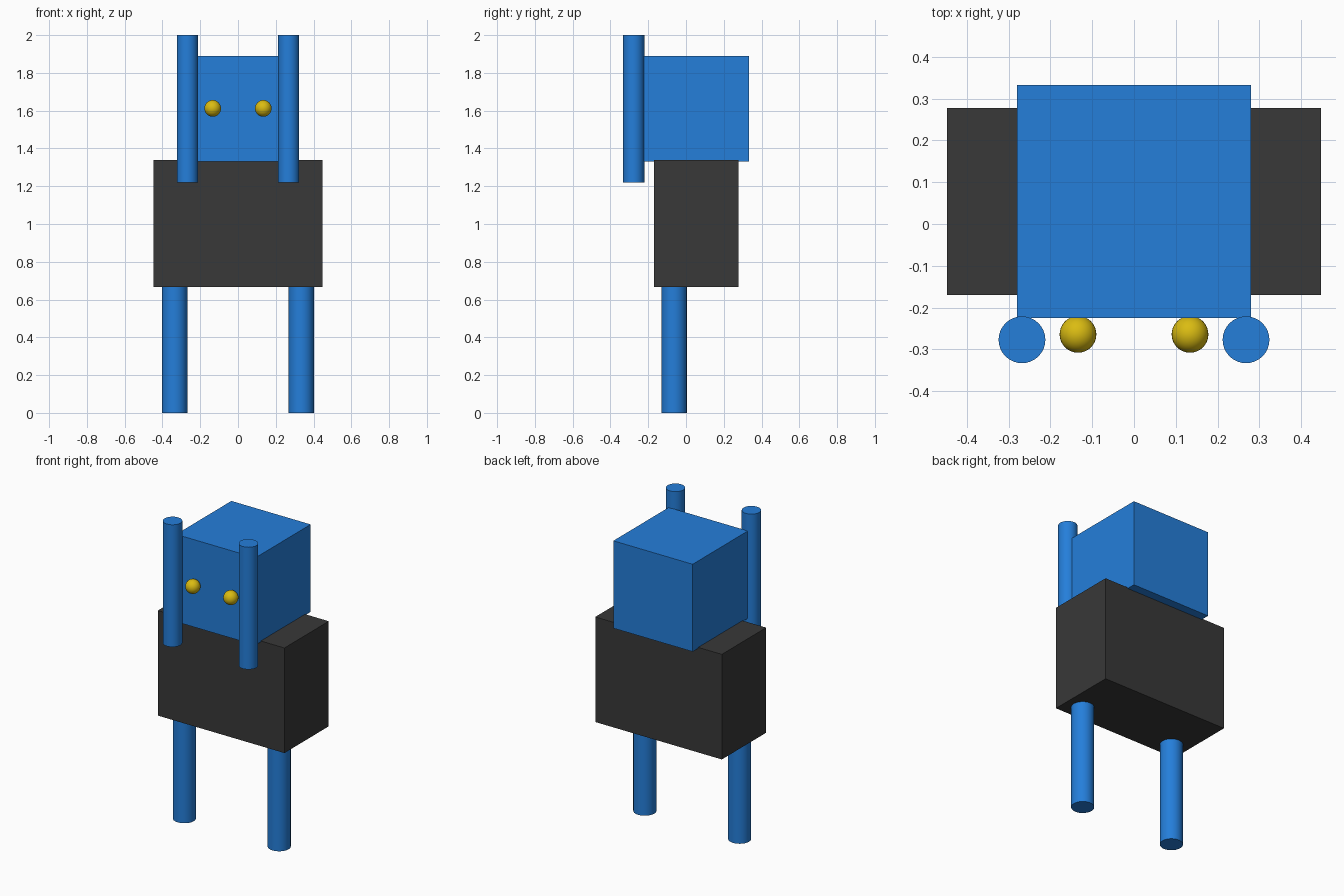
import bpy
import math

if "Cube" in bpy.data.objects:
    bpy.data.objects.remove(bpy.data.objects["Cube"])


def material(name, rgb):
    m = bpy.data.materials.new(name)
    m.diffuse_color = (*rgb, 1.0)
    m.use_nodes = True
    m.node_tree.nodes["Principled BSDF"].inputs["Base Color"].default_value = m.diffuse_color
    return m


BLUE = material("blue", (0.018, 0.21, 0.70))
CHARCOAL = material("charcoal", (0.04, 0.04, 0.04))
GOLD = material("gold", (0.70, 0.50, 0.006))


def finish(name, mat, smooth=False):
    ob = bpy.context.object
    ob.name = name
    ob.data.materials.append(mat)
    if smooth:
        bpy.ops.object.shade_smooth_by_angle(angle=math.radians(30))
    return ob


def box(name, mat, lo, hi):
    centre = [(a + b) / 2 for a, b in zip(lo, hi)]
    bpy.ops.mesh.primitive_cube_add(size=1, location=centre)
    ob = finish(name, mat)
    ob.scale = [b - a for a, b in zip(lo, hi)]


def post(name, mat, x, y, radius, z0, z1):
    bpy.ops.mesh.primitive_cylinder_add(vertices=32, radius=radius, depth=z1 - z0,
                                        location=(x, y, (z0 + z1) / 2))
    finish(name, mat, True)


# Torso and head blocks
box("body", CHARCOAL, (-0.447, -0.17, 0.667), (0.447, 0.277, 1.338))
box("head", BLUE, (-0.28, -0.225, 1.332), (0.28, 0.333, 1.89))

# Paired limbs and eyes
for side, s in (("left", 1), ("right", -1)):
    post(side + "_leg", BLUE, s * 0.335, -0.063, 0.067, 0.0, 0.67)
    post(side + "_arm", BLUE, s * 0.268, -0.277, 0.056, 1.22, 2.0)
    bpy.ops.mesh.primitive_uv_sphere_add(segments=32, ring_count=16, radius=0.044,
                                         location=(s * 0.134, -0.264, 1.612))
    finish(side + "_eye", GOLD, True)
